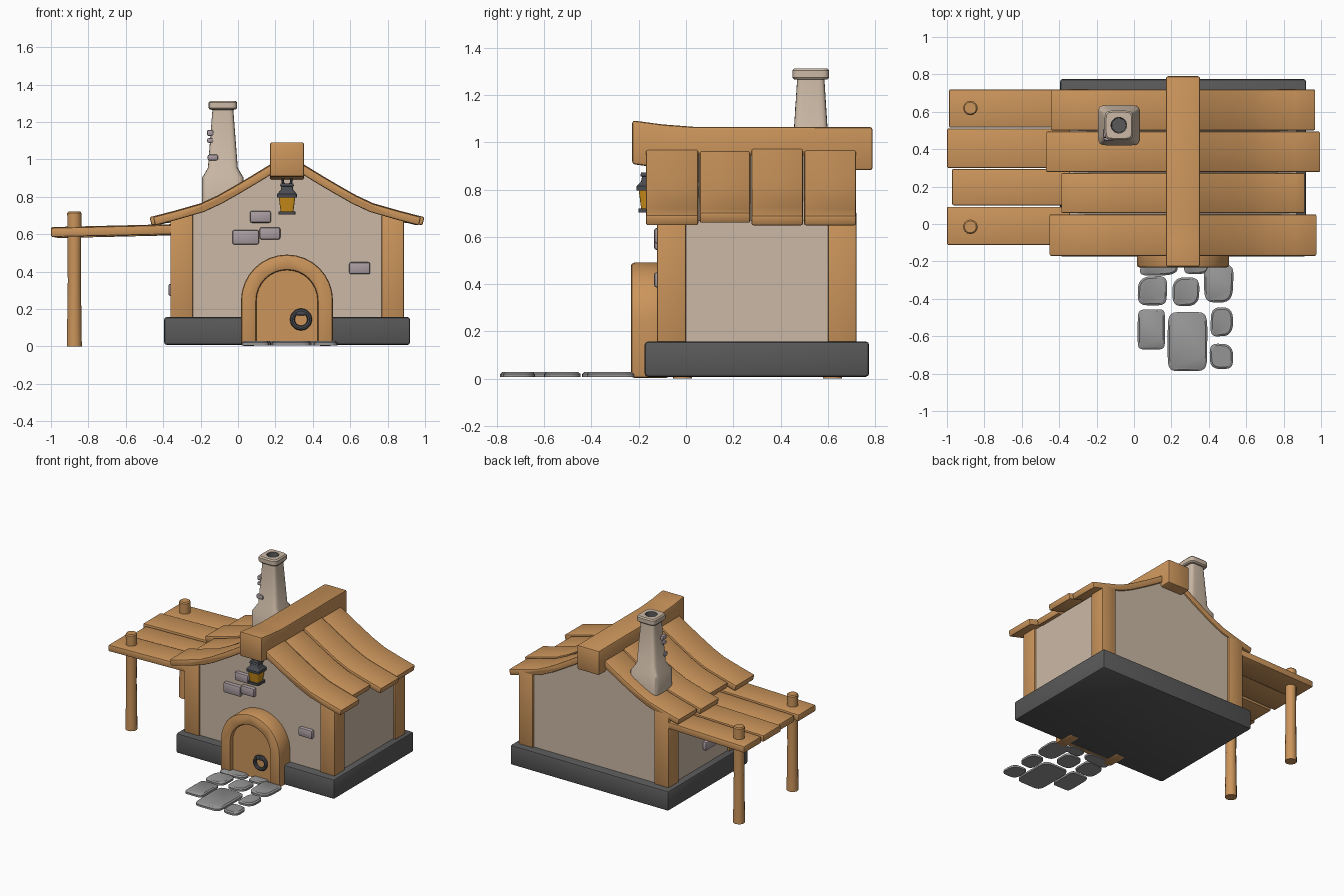
import bpy, bmesh, math, random
from mathutils import Vector, Matrix

if "Cube" in bpy.data.objects:
    bpy.data.objects.remove(bpy.data.objects["Cube"])
random.seed(4)


def material(name, rgb):
    m = bpy.data.materials.new(name)
    m.diffuse_color = (*rgb, 1)
    m.use_nodes = True
    m.node_tree.nodes["Principled BSDF"].inputs["Base Color"].default_value = m.diffuse_color
    return m


WOOD = material("warm_wood", (0.60, 0.30, 0.105))
PLASTER = material("plaster", (0.60, 0.485, 0.38))
DARK = material("dark_stone", (0.10, 0.10, 0.10))
PAVING = material("paving_grey", (0.30, 0.30, 0.30))
BRICK = material("mauve_brick", (0.40, 0.335, 0.36))
IRON = material("iron", (0.065, 0.07, 0.08))
GLOW = material("amber_glass", (0.60, 0.27, 0.01))


def finish(bm, name, mat, bevel=0.0):
    bmesh.ops.recalc_face_normals(bm, faces=bm.faces[:])
    if bevel:
        edges = [e for e in bm.edges if e.calc_face_angle(0) > 0.5]
        bmesh.ops.bevel(bm, geom=edges, offset=bevel, segments=2, profile=0.5,
                        affect='EDGES', clamp_overlap=True)
    me = bpy.data.meshes.new(name)
    bm.to_mesh(me)
    bm.free()
    me.materials.append(mat)
    ob = bpy.data.objects.new(name, me)
    bpy.context.collection.objects.link(ob)
    return ob


def prism(name, pts, a, b, mat, bevel=0.0, plane='xz'):
    """Closed profile extruded from a to b along the remaining axis."""
    place = (lambda p, t: (p[0], t, p[1])) if plane == 'xz' else (lambda p, t: (t, p[0], p[1]))
    bm = bmesh.new()
    lo = [bm.verts.new(place(p, a)) for p in pts]
    hi = [bm.verts.new(place(p, b)) for p in pts]
    bm.faces.new(lo)
    bm.faces.new(hi[::-1])
    for i in range(len(pts)):
        j = (i + 1) % len(pts)
        bm.faces.new((lo[i], lo[j], hi[j], hi[i]))
    return finish(bm, name, mat, bevel)


def box(name, x0, x1, y0, y1, z0, z1, mat, bevel=0.01):
    return prism(name, [(x0, z0), (x1, z0), (x1, z1), (x0, z1)], y0, y1, mat, bevel)


def loft(name, cx, cy, rings, mat, n=24, jitter=0.0):
    """Stack of rounded-square rings (z, half x, half y, squareness); 2 is a circle."""
    k = [1 + random.uniform(-jitter, jitter) for _ in range(4)]
    bm = bmesh.new()
    loops = []
    for z, hx, hy, p in rings:
        loop = []
        for i in range(n):
            t = 2 * math.pi * (i + 0.5) / n
            c, s = math.cos(t), math.sin(t)
            u = math.copysign(abs(c) ** (2 / p), c)
            v = math.copysign(abs(s) ** (2 / p), s)
            f = k[i * 4 // n]
            f = 1 + (f - 1) * abs(math.sin(2 * t))
            loop.append(bm.verts.new((cx + hx * u * f, cy + hy * v * f, z)))
        loops.append(loop)
    for r, s in zip(loops, loops[1:]):
        for i in range(n):
            j = (i + 1) % n
            bm.faces.new((r[i], r[j], s[j], s[i]))
    bm.faces.new(loops[0][::-1])
    bm.faces.new(loops[-1])
    return finish(bm, name, mat)


def torus(name, loc, major, minor, mat, squash=1.0):
    """Ring standing upright, facing the front."""
    bpy.ops.mesh.primitive_torus_add(location=loc, rotation=(math.pi / 2, 0, 0),
                                     major_radius=major, minor_radius=minor,
                                     major_segments=20, minor_segments=8)
    ob = bpy.context.object
    ob.name = name
    ob.scale.y = squash
    ob.data.materials.append(mat)


CX = 0.262  # centre line of the house

# Foundation and walls with gables
box("foundation", -0.395, 0.92, -0.175, 0.775, 0.008, 0.157, DARK, 0.014)
prism("walls", [(-0.345, 0.13), (0.87, 0.13), (0.87, 0.67), (0.71, 0.745), (0.56, 0.82), (CX, 1.0),
                (-0.036, 0.82), (-0.186, 0.745), (-0.345, 0.67)], -0.108, 0.708, PLASTER)

# Corner posts
for x0, x1, xn in ((-0.362, -0.24, "left"), (0.768, 0.887, "right")):
    for y0, y1, yn in ((-0.122, 0.0, "front"), (0.6, 0.722, "back")):
        box(f"corner_post_{yn}_{xn}", x0, x1, y0, y1, 0.14, 0.705, WOOD, 0.008)

# Curved roof planks, mirrored about the ridge
slope = [(0.03, 1.01), (0.095, 0.966), (0.19, 0.908), (0.28, 0.855), (0.37, 0.804),
         (0.46, 0.762), (0.60, 0.722)]
T = 0.046
for k, (y0, y1, e, dz) in enumerate(((-0.17, 0.052, 0.716, 0), (0.058, 0.272, 0.653, -0.006),
                                     (0.277, 0.495, 0.735, 0.004), (0.5, 0.72, 0.709, -0.003))):
    top = [Vector(p) for p in slope + [(e, 0.722 - 0.26 * (e - 0.60))]]
    under = []
    for i, p in enumerate(top):
        d = (top[min(i + 1, len(top) - 1)] - top[max(i - 1, 0)]).normalized()
        under.append(p + Vector((d.y, -d.x)) * T)
    for side, sn in ((-1, "left"), (1, "right")):
        prof = [(CX + side * p.x, p.y + dz) for p in top + under[::-1]]
        prism(f"roof_plank_{sn}_{k}", prof, y0, y1, WOOD, 0.009)

# Ridge beam with upswept front end
prism("ridge_beam", [(-0.228, 0.908), (-0.1, 0.89), (0.03, 0.882), (0.79, 0.882), (0.79, 1.065),
                     (0.03, 1.066), (-0.1, 1.076), (-0.228, 1.093)], 0.17, 0.354, WOOD, 0.012, 'yz')

# Lean-to planks and round posts
for k, (x0, y0, y1, dz) in enumerate(((-1.0, -0.112, 0.092, 0), (-0.972, 0.1, 0.295, -0.006),
                                      (-1.0, 0.3, 0.51, 0.004), (-0.988, 0.515, 0.72, -0.002))):
    prism(f"lean_to_plank_{k}", [(x0, 0.585 + dz), (-0.335, 0.6 + dz), (-0.335, 0.65 + dz),
                                 (x0, 0.634 + dz)], y0, y1, WOOD, 0.008)
for y, yn in ((-0.015, "front"), (0.62, "back")):
    loft(f"lean_to_post_{yn}", -0.875, y, [(0, 0.041, 0.041, 2), (0.35, 0.036, 0.036, 2),
         (0.6, 0.038, 0.038, 2), (0.713, 0.039, 0.039, 2), (0.721, 0.032, 0.032, 2)], WOOD, 14)

# Chimney with hollow cap, the flue lined in dark stone
cy = 0.528
chimney = loft("chimney", -0.081, cy, [
    (0.73, 0.112, 0.108, 7), (0.9, 0.112, 0.108, 7), (0.955, 0.08, 0.078, 6),
    (1.265, 0.056, 0.058, 6), (1.266, 0.07, 0.07, 6), (1.274, 0.076, 0.078, 6),
    (1.304, 0.076, 0.078, 6), (1.313, 0.068, 0.07, 6), (1.313, 0.042, 0.042, 2),
    (1.2, 0.038, 0.038, 2)], PLASTER)
chimney.data.materials.append(DARK)
for f in chimney.data.polygons:
    c = f.center
    if 1.19 < c.z < 1.305 and math.hypot(c.x + 0.081, c.y - cy) < 0.043:
        f.material_index = 1

# Stones set in the chimney and the walls
for k, (x0, x1, y0, y1, z0, z1) in enumerate((
        (-0.162, -0.107, 0.445, 0.49, 0.994, 1.026), (-0.166, -0.13, 0.462, 0.51, 1.125, 1.158),
        (-0.165, -0.13, 0.46, 0.5, 1.088, 1.114))):
    box(f"chimney_stone_{k}", x0, x1, y0, y1, z0, z1, BRICK, 0.009)
for k, (x0, x1, z0, z1) in enumerate(((-0.03, 0.112, 0.545, 0.622), (0.116, 0.226, 0.572, 0.637),
                                      (0.064, 0.176, 0.661, 0.725), (0.594, 0.707, 0.386, 0.45))):
    box(f"wall_brick_{k}", x0, x1, -0.135, -0.09, z0, z1, BRICK, 0.01)
box("wall_brick_side", -0.372, -0.33, 0.17, 0.29, 0.27, 0.335, BRICK, 0.01)


# Arched door and its surround
def arch(r, z0):
    pts = [(CX - r, z0)]
    pts += [(CX - r * math.cos(math.pi * i / 16), 0.245 + r * math.sin(math.pi * i / 16))
            for i in range(17)]
    return pts + [(CX + r, z0)]


prism("door_surround", arch(0.246, 0.003) + arch(0.163, 0.003)[::-1], -0.233, -0.07, WOOD, 0.014)
prism("door", arch(0.17, 0.012), -0.203, -0.1, WOOD)
torus("door_ring", (0.337, -0.216, 0.144), 0.046, 0.013, IRON)
box("door_ring_mount", 0.311, 0.363, -0.228, -0.195, 0.166, 0.196, IRON, 0.008)

# Hanging lantern
lx, ly = CX, -0.156
loft("lantern_base", lx, ly, [(0.704, 0.045, 0.045, 8), (0.721, 0.045, 0.045, 8)], IRON)
loft("lantern_glass", lx, ly, [(0.72, 0.034, 0.034, 8), (0.81, 0.046, 0.046, 8)], GLOW)
loft("lantern_cap", lx, ly, [(0.797, 0.053, 0.053, 8), (0.815, 0.053, 0.053, 8),
     (0.835, 0.034, 0.034, 8), (0.855, 0.03, 0.03, 8), (0.857, 0.038, 0.038, 8),
     (0.872, 0.034, 0.034, 8)], IRON)
torus("lantern_loop", (lx, ly, 0.885), 0.024, 0.007, IRON)

# Stepping stones
for k, (x0, x1, y0, y1) in enumerate((
        (0.02, 0.175, -0.435, -0.28), (0.205, 0.35, -0.44, -0.285), (0.375, 0.53, -0.42, -0.22),
        (0.02, 0.165, -0.67, -0.457), (0.18, 0.392, -0.787, -0.47), (0.41, 0.53, -0.6, -0.445),
        (0.405, 0.53, -0.775, -0.64), (0.035, 0.235, -0.275, -0.185), (0.268, 0.4, -0.268, -0.185))):
    hx, hy = (x1 - x0) / 2, (y1 - y0) / 2
    p = 6 if k in (3, 4) else 3.6
    loft(f"stepping_stone_{k}", (x0 + x1) / 2, (y0 + y1) / 2,
         [(0.006, hx, hy, p), (0.02, hx, hy, p), (0.028, hx - 0.01, hy - 0.01, p)],
         PAVING, 24, 0.04 if p > 5 else 0.1)

# Smooth shading with crisp edges
bpy.ops.object.select_all(action='SELECT')
bpy.context.view_layer.objects.active = chimney
bpy.ops.object.shade_smooth_by_angle(angle=math.radians(35))
